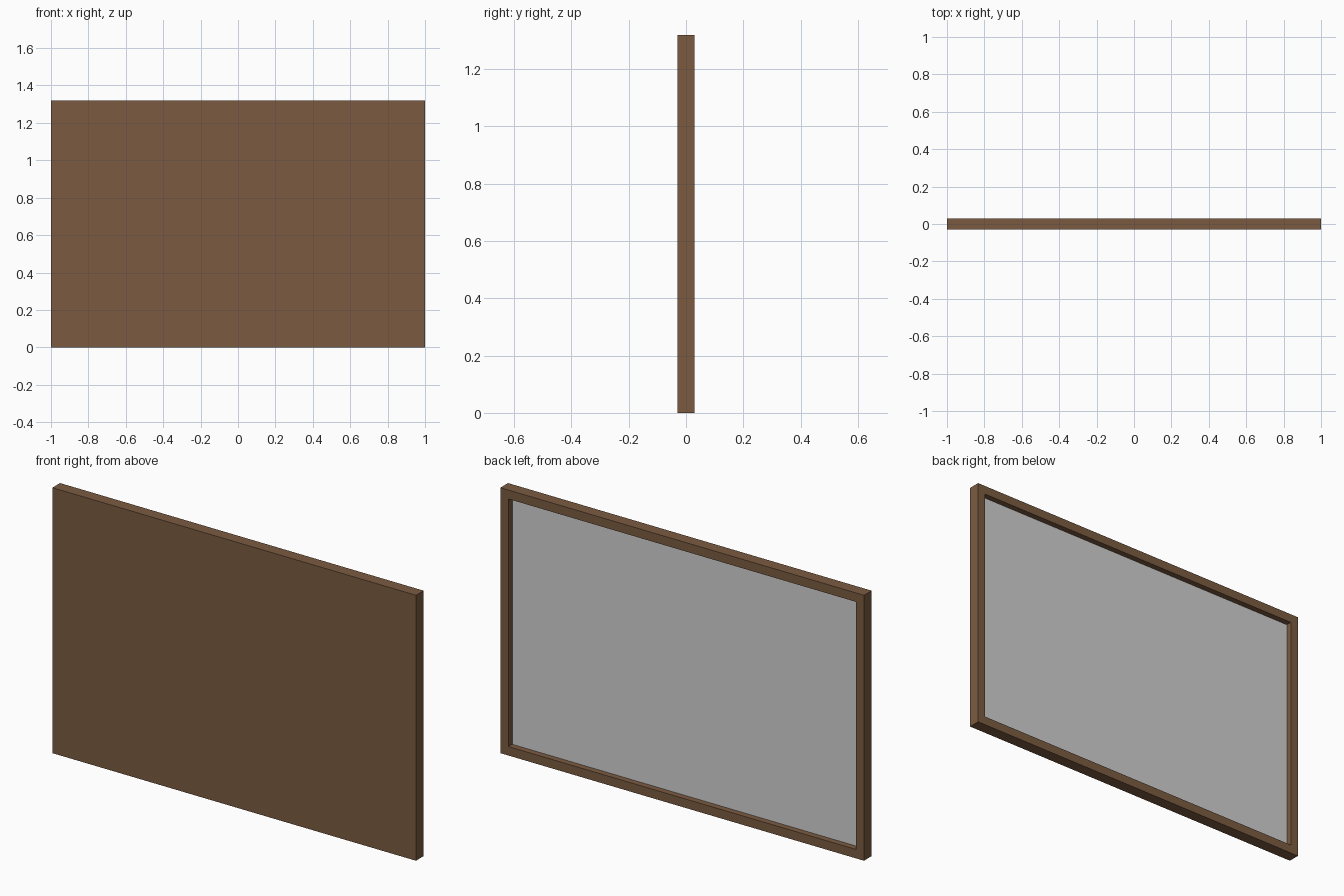
import bpy, bmesh

if "Cube" in bpy.data.objects:
    bpy.data.objects.remove(bpy.data.objects["Cube"])

W, H, D = 2.0, 1.32, 0.06      # overall size
BORDER, RECESS = 0.063, 0.03   # rim width and depth of the recess at the back


def material(name, colour):
    m = bpy.data.materials.new(name)
    m.diffuse_color = (*colour, 1)
    m.use_nodes = True
    m.node_tree.nodes["Principled BSDF"].inputs["Base Color"].default_value = m.diffuse_color
    return m


brown = material("brown wood", (0.198, 0.105, 0.053))
grey = material("light grey", (0.64, 0.64, 0.64))

# Wooden board with a rim around the recessed back panel
bm = bmesh.new()
bmesh.ops.create_cube(bm, size=1)
for v in bm.verts:
    v.co = (v.co.x * W, v.co.y * D, (v.co.z + 0.5) * H)
bm.normal_update()
back = max(bm.faces, key=lambda f: f.normal.y)
bmesh.ops.inset_region(bm, faces=[back], thickness=BORDER)

# Sink the inner face straight in and make it the grey panel
result = bmesh.ops.extrude_discrete_faces(bm, faces=[back])
panel = result["faces"][0]
bmesh.ops.translate(bm, verts=panel.verts, vec=(0, -RECESS, 0))
panel.material_index = 1
bmesh.ops.recalc_face_normals(bm, faces=bm.faces)

mesh = bpy.data.meshes.new("framed_board")
bm.to_mesh(mesh)
bm.free()
mesh.materials.append(brown)
mesh.materials.append(grey)
board = bpy.data.objects.new("framed_board", mesh)
bpy.context.collection.objects.link(board)
